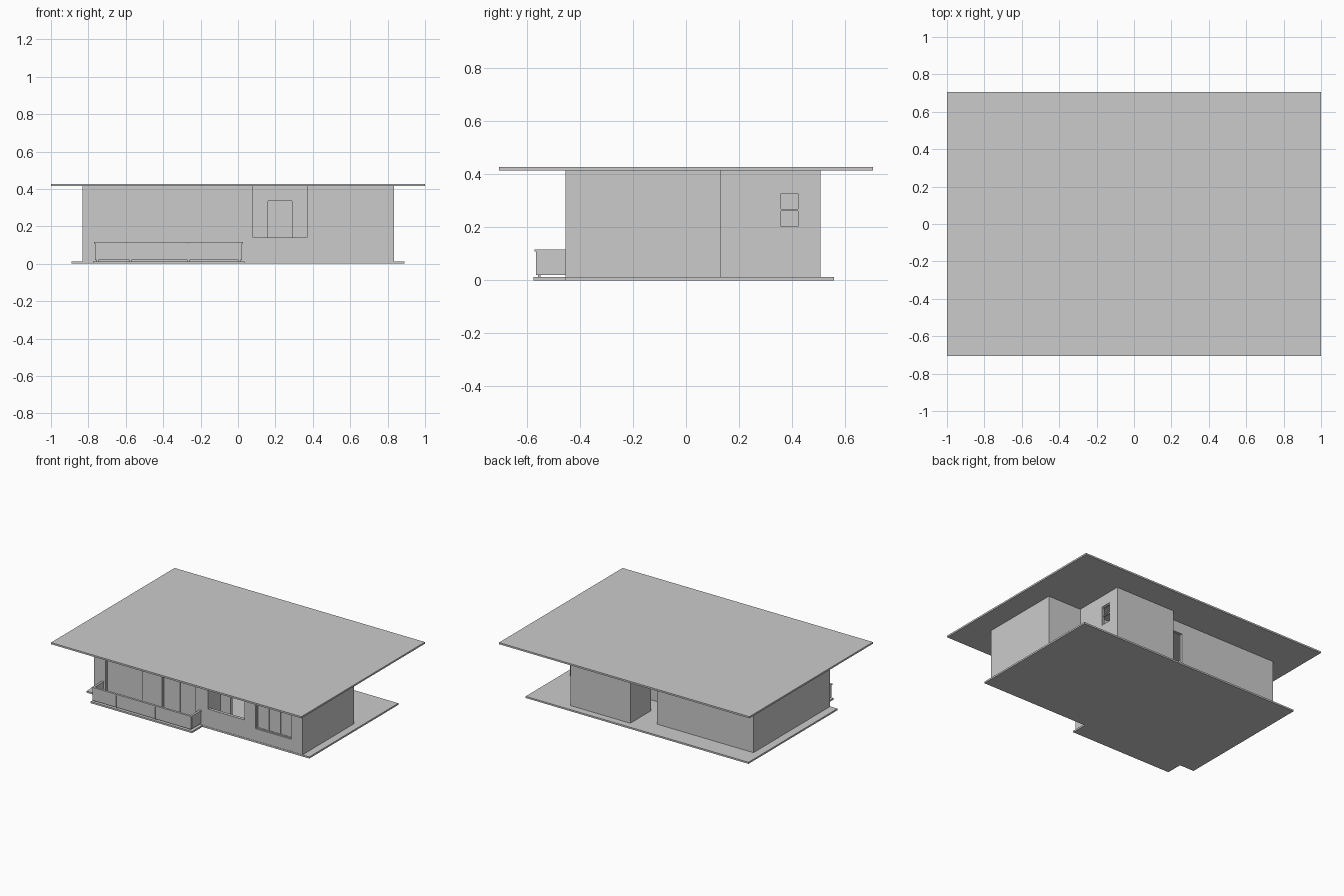
import bpy, bmesh
from mathutils import Matrix, Vector

if "Cube" in bpy.data.objects:
    bpy.data.objects.remove(bpy.data.objects["Cube"])

T = 0.022                 # wall thickness
Z0, Z1 = 0.012, 0.415     # wall bottom and top


def make(name, boxes):
    """One mesh object from boxes given as (x0, x1, y0, y1, z0, z1)."""
    bm = bmesh.new()
    for x0, x1, y0, y1, z0, z1 in boxes:
        mid = Vector(((x0 + x1) / 2, (y0 + y1) / 2, (z0 + z1) / 2))
        size = Matrix.Diagonal((x1 - x0, y1 - y0, z1 - z0, 1))
        bmesh.ops.create_cube(bm, size=1, matrix=Matrix.Translation(mid) @ size)
    me = bpy.data.meshes.new(name)
    bm.to_mesh(me)
    bm.free()
    ob = bpy.data.objects.new(name, me)
    bpy.context.collection.objects.link(ob)
    return ob


def along(axis, a0, a1, d0, d1, z0, z1):
    """Box running along x or y, with depth range d0..d1."""
    return (a0, a1, d0, d1, z0, z1) if axis == 'x' else (d0, d1, a0, a1, z0, z1)


def wall(name, axis, a0, a1, d, holes=()):
    """Wall with rectangular openings (a0, a1, z0, z1), left to right."""
    boxes, pos = [], a0
    for h0, h1, zb, zt in holes:
        if h0 > pos:
            boxes.append(along(axis, pos, h0, d, d + T, Z0, Z1))
        if zb > Z0:
            boxes.append(along(axis, h0, h1, d, d + T, Z0, zb))
        if zt < Z1:
            boxes.append(along(axis, h0, h1, d, d + T, zt, Z1))
        pos = h1
    if pos < a1:
        boxes.append(along(axis, pos, a1, d, d + T, Z0, Z1))
    return make(name, boxes)


def window(name, axis, hole, d, panes, glazed=True):
    """Frame bars, mullions and glass set in an opening."""
    a0, a1, zb, zt = hole
    b = 0.008
    boxes = [along(axis, a0, a1, d, d + 0.01, z, z + b) for z in (zb, zt - b)]
    for i in range(panes + 1):
        a = a0 + (a1 - a0 - b) * i / panes
        boxes.append(along(axis, a, a + b, d, d + 0.01, zb + b, zt - b))
    make(name + "_frame", boxes)
    if glazed:
        make(name + "_glass", [along(axis, a0, a1, d + 0.004, d + 0.007, zb, zt)])


# Roof and floor slabs
make("roof", [(-1, 1, -0.705, 0.705, 0.415, 0.427)])
make("floor_slab", [(-0.89, 0.89, -0.457, 0.558, 0, Z0)])
make("balcony_slab", [(-0.775, 0.035, -0.575, -0.457, 0, Z0)])

# Openings
door_a = (-0.74, -0.45, 0.014, 0.33)
door_b = (-0.29, -0.02, 0.014, 0.33)
porch = (0.08, 0.37, 0.14, Z1)
front_win = (0.46, 0.745, 0.10, 0.33)
bath_win = (0.35, 0.43, 0.195, 0.335)
back_door = (-0.06, 0.09, Z0, 0.335)

# Outer walls
wall("front_wall", 'x', -0.832, 0.835, -0.455, [door_a, door_b, porch, front_win])
wall("left_wall", 'y', -0.433, 0.418, -0.832)
wall("right_wall", 'y', -0.433, 0.132, 0.835 - T)
wall("step_wall", 'x', 0.09, 0.835 - T, 0.132 - T)
wall("bathroom_side_wall", 'y', 0.132, 0.507, 0.568 - T, [bath_win])
wall("bathroom_back_wall", 'x', 0.09, 0.568 - T, 0.507 - T)
wall("back_wall", 'x', -0.832 + T, 0.09, 0.418 - T, [back_door])

# Inner walls
wall("hall_wall", 'y', 0.27, 0.507 - T, 0.09)
wall("porch_left_wall", 'y', -0.433, -0.315, 0.08 - T)
wall("porch_back_wall", 'x', 0.08 - T, 0.37, -0.315, [(0.16, 0.29, Z0, 0.335)])
wall("bedroom_wall", 'y', -0.433, 0.132 - T, 0.37)
wall("living_partition", 'y', -0.433, 0.418 - T, -0.38, [(0.1, 0.22, Z0, 0.335)])

# Windows and glazed doors
window("left_glass_door", 'x', door_a, -0.447, 2)
window("middle_glass_door", 'x', door_b, -0.447, 2)
window("front_window", 'x', front_win, -0.447, 3)
window("bathroom_window", 'y', bath_win, 0.553, 1, glazed=False)
make("bathroom_window_bar", [(0.553, 0.563, 0.35, 0.43, 0.261, 0.269)])

# Balcony parapet: three front panels, two side panels and a cap rail
x0, x1, yf, yw = -0.765, 0.022, -0.567, -0.455
cuts = [x0, -0.575, -0.265, x1]
make("balcony_front_panels", [(a + 0.001, b - 0.001, yf, yf + 0.008, 0.02, 0.108)
                              for a, b in zip(cuts, cuts[1:])])
make("balcony_side_panels", [(a, a + 0.008, yf + 0.008, yw, 0.02, 0.108)
                             for a in (x0, x1 - 0.008)])
make("balcony_rail", [(x0 - 0.004, x1 + 0.004, yf - 0.004, yf + 0.012, 0.108, 0.116)]
     + [(a, a + 0.016, yf + 0.012, yw, 0.108, 0.116) for a in (x0 - 0.004, x1 - 0.012)])
make("balcony_posts", [(a - 0.005, a + 0.005, yf + 0.008, yf + 0.018, Z0, 0.108)
                       for a in (x0 + 0.014, -0.575, -0.265, x1 - 0.014)])
